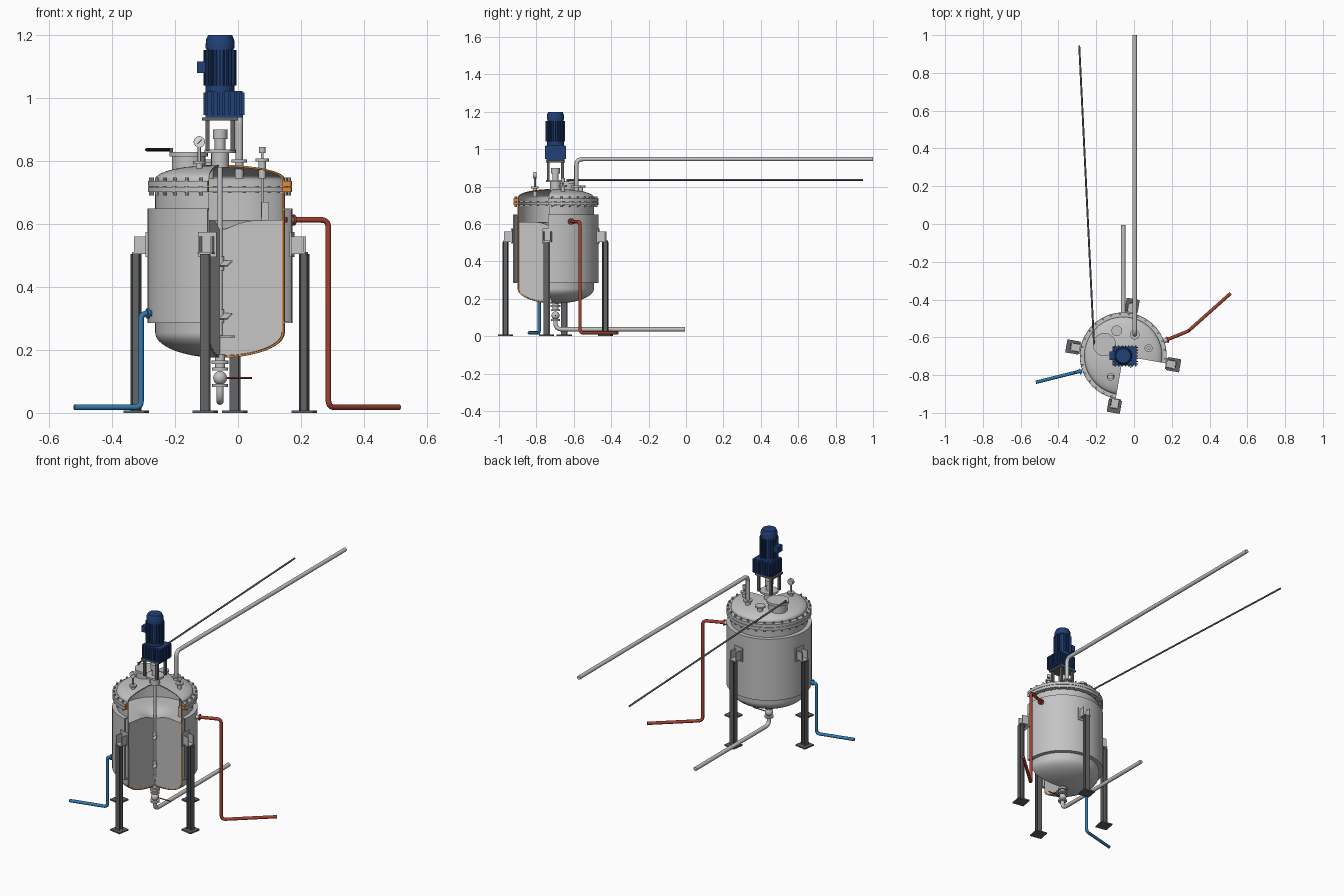
import bpy, bmesh, math
from mathutils import Vector, Matrix

cube = bpy.data.objects.get("Cube")
if cube:
    bpy.data.objects.remove(cube)

CX, CY = -0.057, -0.698           # vessel axis
START, SWEEP = -10, 270           # the vessel is cut open over the remaining quarter


def material(name, rgb):
    m = bpy.data.materials.new(name)
    m.use_nodes = True
    m.diffuse_color = (*rgb, 1)
    m.node_tree.nodes["Principled BSDF"].inputs["Base Color"].default_value = (*rgb, 1)
    return m


steel = material("steel grey", (0.55, 0.55, 0.55))
dark = material("dark grey", (0.12, 0.125, 0.13))
navy = material("motor blue", (0.015, 0.05, 0.18))
blue = material("pipe blue", (0.03, 0.2, 0.45))
red = material("pipe red", (0.38, 0.055, 0.03))
orange = material("section orange", (0.75, 0.25, 0.04))
white = material("dial white", (0.85, 0.85, 0.85))


def finish(name, bm, *mats):
    bmesh.ops.recalc_face_normals(bm, faces=bm.faces)
    me = bpy.data.meshes.new(name)
    bm.to_mesh(me)
    bm.free()
    for m in mats:
        me.materials.append(m)
    ob = bpy.data.objects.new(name, me)
    bpy.context.collection.objects.link(ob)
    return ob


def polar(deg, r, z=0.0):
    a = math.radians(deg)
    return Vector((CX + r * math.cos(a), CY + r * math.sin(a), z))


def revolve(name, profile, mat, cut=None, cap=None, at=(CX, CY), steps=32):
    """Turn a closed (r, z) profile; cut leaves the quarter open with capped ends."""
    bm = bmesh.new()
    start, sweep = (START, SWEEP) if cut else (0, 360)
    n = 72 if cut else steps
    rings = []
    for i in range(n + 1 if cut else n):
        a = math.radians(start + sweep * i / n)
        rings.append([bm.verts.new((at[0] + r * math.cos(a), at[1] + r * math.sin(a), z))
                      for r, z in profile])
    k = len(profile)
    for i in range(n):
        a, b = rings[i], rings[(i + 1) % len(rings)]
        for j in range(k):
            bm.faces.new((a[j], b[j], b[(j + 1) % k], a[(j + 1) % k]))
    if cut:
        for ring in (rings[0], rings[-1]):
            bm.faces.new(ring).material_index = 1
    bmesh.ops.remove_doubles(bm, verts=bm.verts, dist=1e-5)
    return finish(name, bm, mat, cap or mat)


def disc(name, x, y, z0, z1, r, mat, steps=24):
    return revolve(name, [(0, z0), (r, z0), (r, z1), (0, z1)], mat, at=(x, y), steps=steps)


def box(name, centre, size, mat, turn=0.0, tilt=0.0):
    bm = bmesh.new()
    m = (Matrix.Translation(centre) @ Matrix.Rotation(math.radians(turn), 4, 'Z')
         @ Matrix.Rotation(math.radians(tilt), 4, 'X') @ Matrix.Diagonal((*size, 1)))
    bmesh.ops.create_cube(bm, size=1, matrix=m)
    return finish(name, bm, mat)


def rod(name, p, q, r, mat, steps=16):
    p, q = Vector(p), Vector(q)
    d = q - p
    m = Matrix.Translation((p + q) / 2) @ d.to_track_quat('Z', 'Y').to_matrix().to_4x4()
    bm = bmesh.new()
    bmesh.ops.create_cone(bm, cap_ends=True, segments=steps, radius1=r, radius2=r,
                          depth=d.length, matrix=m)
    return finish(name, bm, mat)


def pipe(name, points, r, mat, bend=0.035):
    """Round pipe along a path with rounded corners."""
    pts = [Vector(p) for p in points]
    path = [pts[0]]
    for a, b, c in zip(pts, pts[1:], pts[2:]):
        s, e = b + (a - b).normalized() * bend, b + (c - b).normalized() * bend
        for i in range(9):
            t = i / 8
            path.append(s * (1 - t) ** 2 + b * 2 * t * (1 - t) + e * t * t)
    path.append(pts[-1])
    cu = bpy.data.curves.new(name, 'CURVE')
    cu.dimensions = '3D'
    cu.bevel_depth, cu.bevel_resolution, cu.use_fill_caps = r, 4, True
    sp = cu.splines.new('POLY')
    sp.points.add(len(path) - 1)
    for sp_pt, p in zip(sp.points, path):
        sp_pt.co = (*p, 1)
    cu.materials.append(mat)
    ob = bpy.data.objects.new(name, cu)
    bpy.context.collection.objects.link(ob)


def dish(r, z, h, n=14):
    """Quarter ellipse from the rim to the axis."""
    return [(r * math.cos(i / n * math.pi / 2), z + h * math.sin(i / n * math.pi / 2))
            for i in range(n + 1)]


# Vessel shell, lid, flanges and heating jacket
T = 0.006
R = 0.206
revolve("vessel_shell", [(R, 0.70)] + dish(R, 0.255, -0.08)
        + dish(R - T, 0.255, -0.08 + T)[::-1] + [(R - T, 0.70)], steel, True, orange)
revolve("lid", [(R, 0.735)] + dish(R, 0.742, 0.046)
        + dish(R - T, 0.742, 0.046 - T)[::-1] + [(R - T, 0.735)], steel, True, orange)
for name, z in (("lower_flange", 0.701), ("upper_flange", 0.7195)):
    revolve(name, [(R - T, z), (0.229, z), (0.229, z + 0.0165), (R - T, z + 0.0165)],
            steel, True, orange)
J = 0.23
revolve("jacket", [(R, 0.285), (J, 0.285), (J, 0.65), (R, 0.65),
                   (R, 0.645), (J - 0.005, 0.645), (J - 0.005, 0.29), (R, 0.29)], steel, True)
for i in range(22):
    p = polar(START + SWEEP * (i + 0.5) / 22, 0.221)
    disc("flange_bolt", p.x, p.y, 0.69, 0.747, 0.0055, steel, 8)

# Liquid with a dip around the shaft
surface = [(r, 0.612 - 0.03 * math.exp(-(r / 0.06) ** 2)) for r in [0.02 * i for i in range(10)]]
revolve("liquid", surface + [(R - T - 0.001, 0.612)]
        + dish(R - T - 0.001, 0.255, -0.073), steel, True)

# Legs, base plates and brackets
for deg in (80, 170, 260, 350):
    for off in (-0.0125, 0.0125):
        box("leg_flange", polar(deg, 0.271 + off, 0.255), (0.004, 0.03, 0.5), dark, deg)
    box("leg_web", polar(deg, 0.271, 0.255), (0.024, 0.006, 0.5), dark, deg)
    box("base_plate", polar(deg, 0.271, 0.004), (0.07, 0.07, 0.008), dark, deg)
    box("bracket_seat", polar(deg, 0.255, 0.508), (0.05, 0.048, 0.006), steel, deg)
    box("bracket_pad", polar(deg, 0.232, 0.535), (0.006, 0.06, 0.08), steel, deg)
    side = Vector((-math.sin(math.radians(deg)), math.cos(math.radians(deg)), 0)) * 0.02
    for s in (-1, 1):
        box("bracket_gusset", polar(deg, 0.253, 0.535) + side * s, (0.042, 0.005, 0.05), steel, deg)

# Agitator mount
disc("mount_neck", CX, CY, 0.78, 0.825, 0.028, steel)
disc("mount_flange", CX, CY, 0.825, 0.836, 0.05, steel)
disc("shaft_seal", CX, CY, 0.836, 0.87, 0.017, steel)
disc("shaft_coupling", CX, CY, 0.87, 0.9, 0.023, steel)
for sx in (-1, 1):
    for sy in (-1, 1):
        box("mount_post", (CX + sx * 0.04, CY + sy * 0.038, 0.883), (0.014, 0.014, 0.1), dark)
box("mount_plate", (CX, CY, 0.934), (0.115, 0.1, 0.01), dark)

# Gearbox with ribs
GX = -0.045
box("gearbox", (GX, CY, 0.981), (0.118, 0.098, 0.084), navy)
for i in range(7):
    o = (i - 3) / 3
    box("gearbox_rib_x", (GX + o * 0.054, CY, 0.982), (0.007, 0.112, 0.07), navy)
    box("gearbox_rib_y", (GX, CY + o * 0.044, 0.982), (0.13, 0.006, 0.07), navy)

# Motor with cooling fins, fan cowl and terminal box
MX = CX
disc("motor_flange", MX, CY, 1.02, 1.04, 0.046, navy, 32)
disc("motor_body", MX, CY, 1.03, 1.17, 0.043, navy, 32)
for i in range(24):
    a = math.radians(i * 15)
    box("motor_fin", (MX + 0.045 * math.cos(a), CY + 0.045 * math.sin(a), 1.096),
        (0.014, 0.0035, 0.112), navy, i * 15)
revolve("fan_cowl", [(0, 1.158), (0.046, 1.158), (0.045, 1.185), (0.038, 1.2), (0, 1.2)],
        navy, at=(MX, CY))
box("terminal_box", (-0.115, CY, 1.098), (0.03, 0.045, 0.036), navy)

# Shaft, impellers and stirring ring
disc("shaft", CX, CY, 0.24, 0.83, 0.0085, steel)
for z in (0.475, 0.307):
    disc("impeller_hub", CX, CY, z - 0.022, z + 0.022, 0.013, steel)
    for deg in (35, 125, 215, 305):
        box("impeller_blade", polar(deg, 0.032, z), (0.045, 0.025, 0.004), steel, deg, 40)
box("stirrer_arm", (CX, CY, 0.243), (0.15, 0.012, 0.006), steel, 305)

# Bottom outlet and valve
for z, h, r in ((0.135, 0.05, 0.016), (0.155, 0.012, 0.027), (0.082, 0.01, 0.025),
                (0.135, 0.009, 0.025)):
    disc("outlet_flange", CX, CY, z, z + h, r, steel)
revolve("valve_body", [(0.022 * math.sin(a), 0.111 - 0.022 * math.cos(a))
                       for a in [math.pi * i / 10 for i in range(11)]], steel)
rod("valve_handle", (CX + 0.015, CY, 0.111), (0.045, CY, 0.111), 0.003, red)
pipe("outlet_pipe", [(CX, CY, 0.1), (CX, CY, 0.037), (CX, -0.005, 0.037)], 0.0115, steel)

# Lid manhole
HX, HY = -0.157, -0.638
disc("manhole_neck", HX, HY, 0.755, 0.815, 0.053, steel, 32)
disc("manhole_cover", HX, HY, 0.815, 0.828, 0.061, steel, 32)

# Long process pipes
rod("thin_pipe", (-0.212, -0.632, 0.836), (-0.29, 0.945, 0.836), 0.005, dark)
rod("thin_pipe_stub", (-0.212, -0.632, 0.825), (-0.212, -0.632, 0.841), 0.006, dark)
pipe("vapour_pipe", [(0.004, -0.586, 0.77), (0.004, -0.586, 0.947), (0.004, 1, 0.947)],
     0.0115, steel)
pipe("hot_pipe", [polar(20, 0.222, 0.613), (0.287, -0.567, 0.613), (0.287, -0.567, 0.018),
                  (0.512, -0.367, 0.018)], 0.009, red, 0.025)
pipe("cold_pipe", [polar(200, 0.232, 0.316), (-0.308, -0.785, 0.316), (-0.308, -0.785, 0.018),
                   (-0.52, -0.838, 0.018)], 0.009, blue, 0.02)
rod("hot_inlet_flange", polar(20, 0.245, 0.613), polar(20, 0.253, 0.613), 0.017, red)
rod("hot_inlet_stub", polar(20, 0.225, 0.613), polar(20, 0.246, 0.613), 0.012, steel)
rod("cold_inlet_flange", polar(200, 0.24, 0.316), polar(200, 0.248, 0.316), 0.016, blue)

# Lid nozzles
for x, y, top, r in ((0.004, -0.586, 0.805, 0.025), (-0.092, -0.565, 0.805, 0.028),
                     (0.077, -0.658, 0.808, 0.021), (-0.123, -0.808, 0.80, 0.02)):
    disc("nozzle_neck", x, y, 0.745, top - 0.005, r * 0.55, steel)
    disc("nozzle_flange", x, y, top - 0.009, top, r, steel)

# Level probe
disc("probe_rod", 0.077, -0.658, 0.62, 0.83, 0.004, steel, 12)
disc("probe_head", 0.077, -0.658, 0.825, 0.845, 0.01, steel)
box("probe_float", (0.087, -0.658, 0.64), (0.024, 0.024, 0.06), steel)

# Pressure gauge
gx, gy, gz = -0.123, -0.808, 0.861
disc("gauge_stem", gx, gy, 0.79, 0.846, 0.005, steel, 12)
rod("gauge_case", (gx, gy + 0.008, gz), (gx, gy - 0.008, gz), 0.018, steel, 24)
rod("gauge_dial", (gx, gy - 0.008, gz), (gx, gy - 0.009, gz), 0.0155, white, 24)
rod("gauge_needle", (gx - 0.006, gy - 0.01, gz - 0.006), (gx + 0.008, gy - 0.01, gz + 0.008),
    0.001, red, 6)

# Turn pipes into meshes and shade round parts smooth
bpy.ops.object.select_all(action='DESELECT')
for ob in bpy.context.scene.objects:
    if ob.type in {'MESH', 'CURVE'}:
        ob.select_set(True)
        bpy.context.view_layer.objects.active = ob
bpy.ops.object.convert(target='MESH')
bpy.ops.object.shade_smooth_by_angle(angle=math.radians(35))
